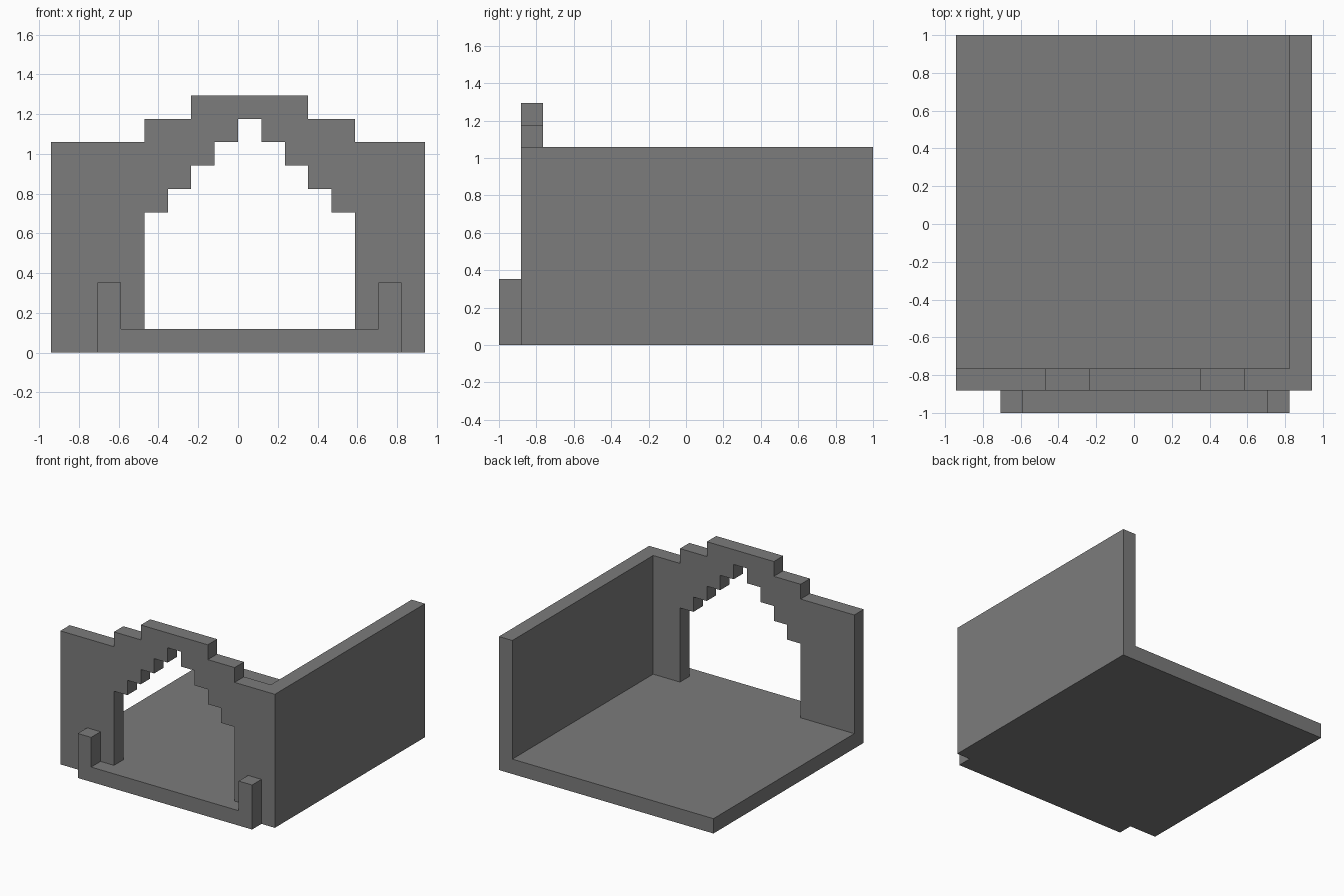
import bpy
import bmesh

if "Cube" in bpy.data.objects:
    bpy.data.objects.remove(bpy.data.objects["Cube"], do_unlink=True)

U = 2 / 17  # one block

# Single stone colour
stone = bpy.data.materials.new("grey_stone")
stone.use_nodes = True
colour = (0.2, 0.2, 0.2, 1)
stone.diffuse_color = colour
stone.node_tree.nodes["Principled BSDF"].inputs["Base Color"].default_value = colour


def slab(name, profile, y0, y1):
    """Extrude an x-z profile, in blocks, from y0 back to y1."""
    bm = bmesh.new()
    face = bm.faces.new([bm.verts.new((x * U, y0 * U, z * U)) for x, z in profile])
    out = bmesh.ops.extrude_face_region(bm, geom=[face])
    verts = [v for v in out["geom"] if isinstance(v, bmesh.types.BMVert)]
    bmesh.ops.translate(bm, verts=verts, vec=(0, (y1 - y0) * U, 0))
    bmesh.ops.recalc_face_normals(bm, faces=bm.faces)
    mesh = bpy.data.meshes.new(name)
    bm.to_mesh(mesh)
    bm.free()
    mesh.materials.append(stone)
    obj = bpy.data.objects.new(name, mesh)
    bpy.context.collection.objects.link(obj)
    return obj


def rect(x0, x1, z0, z1):
    return [(x0, z0), (x1, z0), (x1, z1), (x0, z1)]


# Floor and the one tall side wall standing on it
slab("floor", rect(-8, 8, 0, 1), -7.5, 8.5)
slab("left_wall", rect(7, 8, 1, 9), -6.5, 8.5)

# Front wall: stepped parapet outside, stepped pointed arch inside
parapet = [(-8, 1), (-8, 9), (-4, 9), (-4, 10), (-2, 10), (-2, 11),
           (3, 11), (3, 10), (5, 10), (5, 9), (8, 9), (8, 1)]
rise = [(-4, 1)]
for i in range(5):
    rise += [(-4 + i, 6 + i), (-3 + i, 6 + i)]
# The crown is one block wide, so the right half mirrors about x = 0.5
left_half = rise[:-1]
right_half = [(1 - x, z) for x, z in left_half]
slab("front_arch_wall", parapet + right_half + left_half[::-1], -7.5, -6.5)

# Doorstep with a short post at each end
slab("doorstep_with_posts",
     [(-6, 0), (7, 0), (7, 3), (6, 3), (6, 1), (-5, 1), (-5, 3), (-6, 3)],
     -8.5, -7.5)
